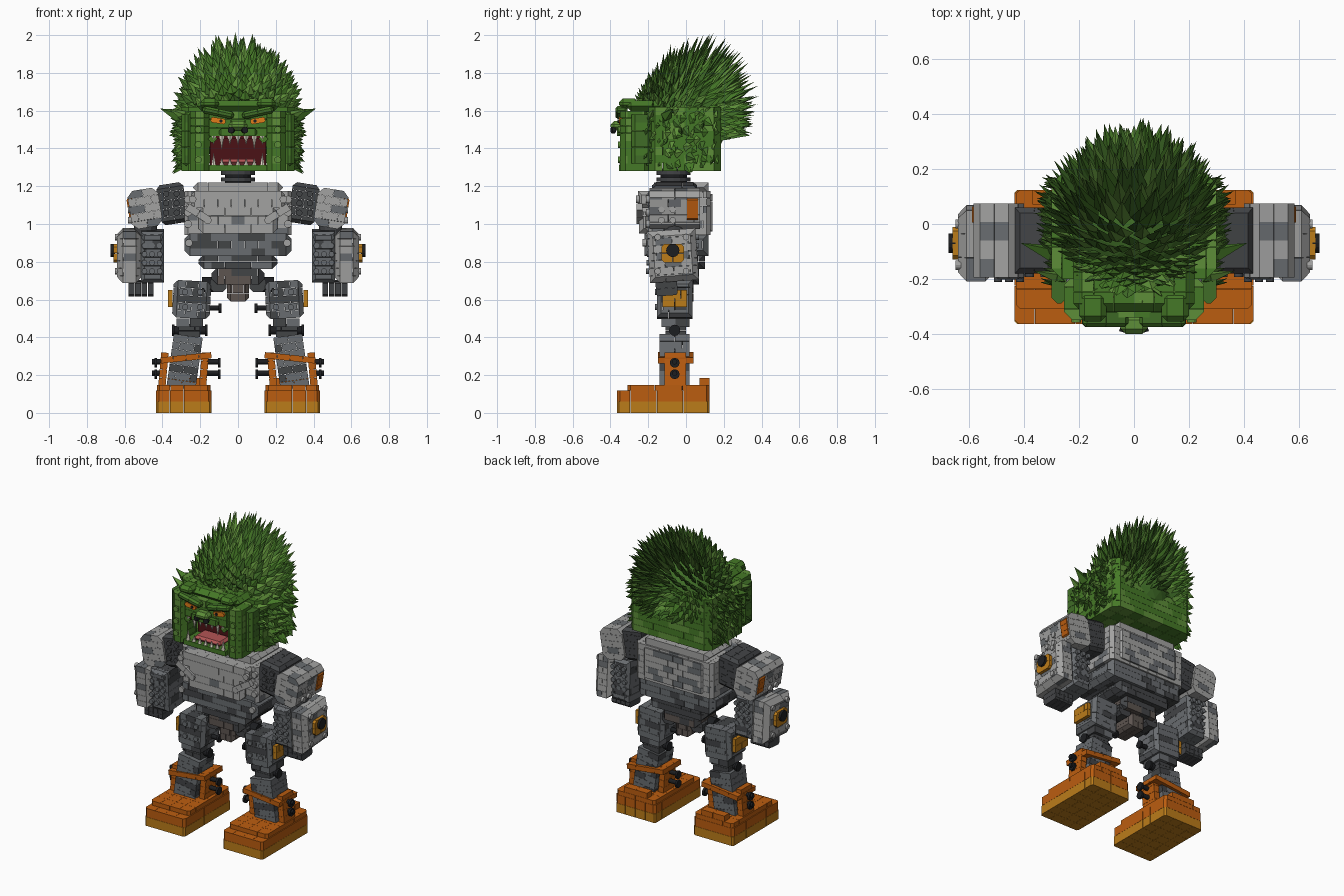
import bpy, bmesh, math, random
from mathutils import Vector, Matrix

if "Cube" in bpy.data.objects:
    bpy.data.objects.remove(bpy.data.objects["Cube"])

random.seed(4)

def mat(name, r, g, b):
    m = bpy.data.materials.new(name)
    m.diffuse_color = (r, g, b, 1)
    m.use_nodes = True
    m.node_tree.nodes["Principled BSDF"].inputs["Base Color"].default_value = m.diffuse_color
    return m

LIGHT, MID = mat("light_grey", .36, .36, .355), mat("mid_grey", .14, .15, .16)
DARK, BLACK = mat("dark_grey", .055, .058, .062), mat("black", .012, .013, .015)
BROWN = mat("grey_brown", .11, .09, .08)
ORANGE, GOLD = mat("orange", .5, .11, .005), mat("gold", .5, .2, .01)
G1, G2, G3 = mat("green", .06, .19, .02), mat("leaf_green", .11, .27, .04), mat("deep_green", .05, .15, .02)
RED, PINK, BONE = mat("mouth_red", .07, .006, .008), mat("tongue", .45, .09, .09), mat("bone", .8, .75, .62)
EYE = mat("eye", .75, .2, .01)
GREEN = [G1, G1, G2]
GREY = [LIGHT, LIGHT, LIGHT, MID]

def finish(bm, name, mats, mirror=False, M=None):
    if M:
        bmesh.ops.transform(bm, matrix=M, verts=bm.verts)
    bmesh.ops.recalc_face_normals(bm, faces=bm.faces)
    me = bpy.data.meshes.new(name)
    bm.to_mesh(me)
    bm.free()
    for m in mats:
        me.materials.append(m)
    ob = bpy.data.objects.new(name, me)
    bpy.context.collection.objects.link(ob)
    if mirror:
        ob.modifiers.new("mirror", 'MIRROR').use_mirror_merge = False
    return ob

def place(c, rot=0, rx=0):
    return Matrix.Translation(c) @ Matrix.Rotation(math.radians(rot), 4, 'Y') @ Matrix.Rotation(math.radians(rx), 4, 'X')

# block laid in bricks with staggered courses; ch chamfers outer edges along the named axes
def bricks(name, lo, hi, mats, ch=0, axes='', rot=0, rx=0, mirror=False, unit=.075, course=.042):
    lo, hi = Vector(lo), Vector(hi)
    c, s = (lo + hi) / 2, hi - lo
    bm = bmesh.new()
    nz = max(1, round(s.z / course))
    def cuts(length, row):
        n = max(1, round(length / unit))
        t = [i / n for i in range(n + 1)]
        if row % 2 and n > 1:
            t = [0] + [(i + .5) / n for i in range(n)] + [1]
        return [(v - .5) * length for v in t]
    for k in range(nz):
        z0, z1 = (k / nz - .5) * s.z, ((k + 1) / nz - .5) * s.z
        X, Y = cuts(s.x, k), cuts(s.y, k)
        for i in range(len(X) - 1):
            for j in range(len(Y) - 1):
                if 0 < k < nz - 1 and 0 < i < len(X) - 2 and 0 < j < len(Y) - 2:
                    continue
                mid = Vector((X[i] + X[i+1], Y[j] + Y[j+1], z0 + z1)) / 2
                dim = (X[i+1] - X[i] - .001, Y[j+1] - Y[j] - .001, z1 - z0 - .001)
                v = bmesh.ops.create_cube(bm, size=1, matrix=Matrix.Translation(mid) @ Matrix.Diagonal((*dim, 1)))['verts']
                m = random.randrange(len(mats))
                for f in {f for w in v for f in w.link_faces}:
                    f.material_index = m
    if ch:
        def outer(e):
            a, b = e.verts[0].co, e.verts[1].co
            ax = max(range(3), key=lambda q: abs(a[q] - b[q]))
            return 'xyz'[ax] in axes and all(abs(a[q]) > s[q] / 2 - .003 for q in range(3) if q != ax)
        bmesh.ops.bevel(bm, geom=[e for e in bm.edges if outer(e)], offset=ch, segments=1,
                        affect='EDGES', clamp_overlap=True)
    return finish(bm, name, mats, mirror, place(c, rot, rx))

# short cylinders (studs, pegs, rings) at points along an axis
def pegs(name, pts, d, r, h, m, mirror=False, n=12, r2=None):
    bm = bmesh.new()
    q = Vector(d).to_track_quat('Z', 'Y').to_matrix().to_4x4()
    for p in pts:
        bmesh.ops.create_cone(bm, cap_ends=True, segments=n, radius1=r, radius2=r if r2 is None else r2, depth=h,
                              matrix=Matrix.Translation(p) @ q)
    return finish(bm, name, [m], mirror)

# leaf-shaped four-sided spike, its broad side turned towards n
def spike(bm, root, d, length, w, t, n, m=0):
    y = (n - d * d.dot(n)).normalized()
    x = y.cross(d)
    P = [(0, 0, 0), (w, 0, .35), (0, t, .3), (-w, 0, .35), (0, -t, .3), (0, 0, 1)]
    v = [bm.verts.new(root + x * a + y * b + d * c * length) for a, b, c in P]
    for i in range(4):
        a, b = v[1 + i], v[1 + (i + 1) % 4]
        for f in ((v[0], b, a), (a, b, v[5])):
            bm.faces.new(f).material_index = m

# feet
bricks("foot_sole", (.14, -.365, 0), (.435, .125, .06), [GOLD], .01, 'z', mirror=True, course=.06)
bricks("foot_toe", (.14, -.365, .06), (.435, .125, .118), [ORANGE], .015, 'z', mirror=True, course=.058)
bricks("foot_upper", (.145, -.31, .118), (.43, .125, .148), [ORANGE], .015, 'z', mirror=True)
bricks("heel_block", (.2, .07, .148), (.37, .125, .185), [ORANGE], mirror=True)
# ankles and shins
bricks("shin", (.205, -.14, .13), (.36, .02, .41), [MID, MID, DARK], rot=-8, mirror=True)
for x, nm in ((.18, "inner"), (.395, "outer")):
    bricks("ankle_plate_" + nm, (x - .02, -.115, .14), (x + .02, .0, .32), [ORANGE], rot=-5, mirror=True, unit=.12)
bricks("ankle_strap", (.14, -.15, .275), (.41, .04, .308), [ORANGE], rot=6, mirror=True)
pegs("ankle_bolts", [(x, -.06, z) for x in (.135, .425) for z in (.21, .27)], (1, 0, 0), .014, .06, BLACK, True)
pegs("ankle_bolt_heads", [(x, -.06, z) for x in (.1, .435) for z in (.205, .265)], (1, 0, 0), .026, .014, BLACK, True)
# knees
bricks("knee_hinge", (.2, -.11, .4), (.315, .0, .47), [DARK], mirror=True)
pegs("knee_joint", [(.255, -.06, .437)], (1, 0, 0), .022, .17, BLACK, True)
pegs("knee_caps", [(.168, -.06, .437), (.342, -.06, .437)], (1, 0, 0), .03, .014, BLACK, True)
bricks("knee_plate", (.185, -.13, .455), (.325, .02, .5), [DARK, MID], mirror=True)
# thighs
bricks("thigh", (.145, -.155, .5), (.345, .035, .7), [MID, MID, DARK], .022, 'yz', rot=-3, mirror=True)
bricks("thigh_panel", (.345, -.125, .56), (.37, .005, .65), [GOLD], mirror=True)
pegs("thigh_pegs", [(.12, -.06, .555)], (1, 0, 0), .014, .06, BLACK, True)
pegs("thigh_peg_heads", [(.095, -.06, .555)], (1, 0, 0), .025, .014, BLACK, True)
pegs("thigh_studs", [(x, -.157, z) for x in (.2, .28) for z in (.56, .64)], (0, 1, 0), .016, .012, MID, True)
pegs("hip_joint", [(.14, -.05, .68)], (1, 0, 0), .04, .1, BLACK, True)
# pelvis
bricks("hip_arm", (.06, -.12, .64), (.15, .04, .72), [DARK], .02, 'y', mirror=True)
bricks("pelvis_top", (-.21, -.18, .76), (.21, .1, .84), [DARK, DARK, MID], .03, 'yz')
bricks("pelvis_mid", (-.14, -.15, .68), (.14, .07, .77), [DARK, BROWN], .03, 'yz')
bricks("pelvis_keel", (-.06, -.13, .59), (.06, .04, .72), [BROWN], .02, 'yz')
# torso
bricks("waist", (-.285, -.22, .83), (.285, .12, .95), [MID, MID, DARK], .03, 'yz')
bricks("chest", (-.285, -.2, .94), (.285, .13, 1.175), GREY, .02, 'z')
bricks("chest_top", (-.24, -.17, 1.165), (.24, .12, 1.22), [LIGHT], .03, 'yz')
bricks("chest_front", (-.21, -.25, .95), (.21, -.19, 1.09), GREY, .025, 'yz')
bricks("chest_bar", (-.25, -.255, 1.085), (.25, -.19, 1.175), [LIGHT], .02, 'yz')
bricks("back_plate", (-.22, .11, .96), (.22, .14, 1.16), [LIGHT, MID], .012, 'yz')
bricks("chest_brace", (.14, -.262, 1.035), (.28, -.23, 1.075), [LIGHT], rot=-32, mirror=True)
pegs("chest_studs", [(.265, -.203, z) for z in (1.0, 1.06, 1.13)] + [(.16, -.252, 1.02), (.24, -.256, 1.13), (.26, -.22, .9)],
     (0, 1, 0), .02, .02, LIGHT, True)
# shoulders
bricks("shoulder_joint", (.275, -.18, 1.0), (.42, .06, 1.215), [DARK], .02, 'xy', rot=9, mirror=True)
bricks("upper_arm", (.41, -.195, .98), (.575, .075, 1.185), GREY, .03, 'y', rot=9, mirror=True)
bricks("shoulder_panel", (.55, .005, 1.02), (.583, .065, 1.14), [ORANGE], .01, 'y', rot=9, mirror=True)
pegs("shoulder_front_studs", [(x, -.185, z) for x in (.325, .38) for z in (1.06, 1.11, 1.16)], (0, 1, 0), .016, .014, DARK, True)
pegs("shoulder_side_studs", [(.567, y, z) for y in (-.13, -.07) for z in (1.02, 1.075)], (1, 0, 0), .017, .03, LIGHT, True)
# forearms and fists
pegs("elbow_joint", [(.49, -.06, .98)], (0, 0, 1), .06, .1, DARK, True)
bricks("forearm_inner", (.39, -.195, .697), (.515, .055, .968), [MID, MID, DARK], .02, 'xz', mirror=True, rx=4)
bricks("forearm_outer", (.51, -.2, .695), (.64, .06, .97), GREY, .03, 'yz', mirror=True, rx=4)
pegs("forearm_studs", [(x, s + (.83 - z) * -.07, z) for s in (-.198, .055) for x in (.415, .455, .495) for z in (.75, .795, .84, .885, .93)],
     (0, 1, 0), .015, .016, MID, True)
pegs("forearm_side_studs", [(.64, y, z) for y in (-.15, 0) for z in (.75, .93)], (1, 0, 0), .017, .02, LIGHT, True)
bricks("forearm_plate", (.63, -.13, .795), (.66, -.01, .895), [GOLD], .015, 'x', mirror=True)
pegs("forearm_ring", [(.662, -.07, .86)], (1, 0, 0), .035, .024, BLACK, True, 16)
for i in range(4):
    x = .462 + i * .034
    bricks("finger", (x - .016, -.16, .62), (x + .016, -.045, .7), [DARK], .01, 'x', rx=4, mirror=True, unit=.2)
# neck
pegs("neck", [(0, -.065, 1.245)], (0, 0, 1), .07, .1, BLACK, n=16)
pegs("neck_rings", [(0, -.065, 1.235), (0, -.065, 1.27)], (0, 0, 1), .09, .02, DARK, n=16)

# head: back block, cheeks, jaw and lip leave the mouth open
bricks("head_back", (-.3, -.2, 1.28), (.3, .185, 1.62), GREEN, .06, 'z')
bricks("cheek", (.15, -.35, 1.28), (.255, -.19, 1.6), GREEN, .03, 'z', mirror=True)
bricks("cheek_side", (.245, -.29, 1.32), (.3, -.18, 1.58), [G1, G3], .02, 'z', mirror=True)
bricks("jaw", (-.155, -.355, 1.28), (.155, -.19, 1.312), [G1])
bricks("upper_face", (-.155, -.34, 1.465), (.155, -.19, 1.6), GREEN)
bricks("forehead", (-.22, -.32, 1.595), (.22, -.1, 1.655), GREEN, .03, 'xyz')
bricks("mouth_cavity", (-.15, -.21, 1.31), (.15, -.203, 1.468), [RED], unit=1, course=1)
bricks("tongue", (-.1, -.33, 1.312), (.1, -.21, 1.345), [PINK], .015, 'xyz', unit=.2)
bricks("gum", (-.145, -.34, 1.45), (.145, -.3, 1.47), [RED], unit=.3)
bricks("lip_corner", (.11, -.345, 1.43), (.16, -.25, 1.47), [G1], .02, 'y', mirror=True)
# muzzle, eyes and brows
bricks("muzzle", (-.1, -.365, 1.465), (.1, -.33, 1.505), [G1], .01, 'yz')
bricks("nose", (-.05, -.4, 1.495), (.05, -.33, 1.545), [G2], .018, 'xyz', unit=.2, course=.1)
pegs("nostrils", [(.035, -.385, 1.497)], (.3, -1, 0), .017, .02, BLACK, True)
bricks("eye", (.065, -.356, 1.532), (.145, -.335, 1.562), [EYE], .008, 'y', rot=-9, mirror=True, unit=.2)
pegs("pupil", [(.09, -.357, 1.545)], (0, 1, 0), .009, .01, BLACK, True)
bricks("brow", (.02, -.375, 1.57), (.19, -.31, 1.61), [G1, G3], .012, 'xyz', rot=-12, mirror=True)
bricks("brow_knob", (.1, -.355, 1.61), (.2, -.25, 1.665), GREEN, .02, 'xyz', mirror=True)
pegs("cheek_studs", [(.21, -.352, z) for z in (1.34, 1.42, 1.5)], (0, 1, 0), .018, .014, G2, True)
# teeth
for i in range(7):
    x = -.129 + i * .043
    big = .07 if i in (1, 5) else .045
    pegs("upper_tooth", [(x, -.335, 1.465 - big / 2)], (0, 0, -1), .015, big, BONE, n=6, r2=.001)
    big = .065 if i in (0, 6) else .036
    pegs("lower_tooth", [(x, -.34, 1.31 + big / 2)], (0, 0, 1), .014, big, BONE, n=6, r2=.001)

# skull core under the hair
bm = bmesh.new()
bmesh.ops.create_icosphere(bm, subdivisions=3, radius=1,
    matrix=Matrix.Translation((0, 0, 1.55)) @ Matrix.Diagonal((.24, .22, .235, 1)))
finish(bm, "skull", [G3])

# swept-back mane of spikes, shorter towards the forehead
bm = bmesh.new()
N = 640
for i in range(N):
    z = 1 - 2 * (i + .5) / N
    a = i * 2.39996
    r = math.sqrt(1 - z * z)
    n = Vector((r * math.cos(a), r * math.sin(a), z))
    if n.z < -.3 or (n.y < -.3 and n.z < .2):
        continue
    root = Vector((n.x * .24, n.y * (.21 if n.y > 0 else .245), 1.55 + n.z * .245))
    sweep = Vector((0, .6, .5 * max(0, min(1, n.z * 1.3 + .1))))
    d = (n + sweep + Vector([random.uniform(-.14, .14) for _ in range(3)])).normalized()
    L = (.14 + .1 * n.z + .02 * n.y - .03 * abs(n.x)) * (1 + .6 * min(0, n.y)) + .02 * max(0, -n.z)
    spike(bm, root, d, max(.07, L * random.uniform(.85, 1.1)), .032, .014, n + Vector((0, -.5, .3)), random.randrange(3))
finish(bm, "mane", [G1, G2, G3])

# shorter fur on the sides of the head and ears
bm = bmesh.new()
for row in range(8):
    for k in range(8):
        z = 1.33 + row * .038
        y = -.22 + k * .05 + random.uniform(-.015, .015)
        d = Vector((.55, random.uniform(.0, .5), random.uniform(-.6, .15))).normalized()
        x = .275 if -.15 < y < .1 else .25
        spike(bm, Vector((x, y, z)), d, random.uniform(.075, .1), .026, .012, Vector((1, -.6, .2)), random.randrange(3))
up = Vector((0, -1, .3))
spike(bm, Vector((.26, -.12, 1.555)), Vector((.15, .05, .055)).normalized(), .17, .035, .03, up)
spike(bm, Vector((.25, -.2, 1.56)), Vector((.12, .03, .05)).normalized(), .13, .025, .02, up, 1)
finish(bm, "side_fur", [G1, G2, G3], True)
